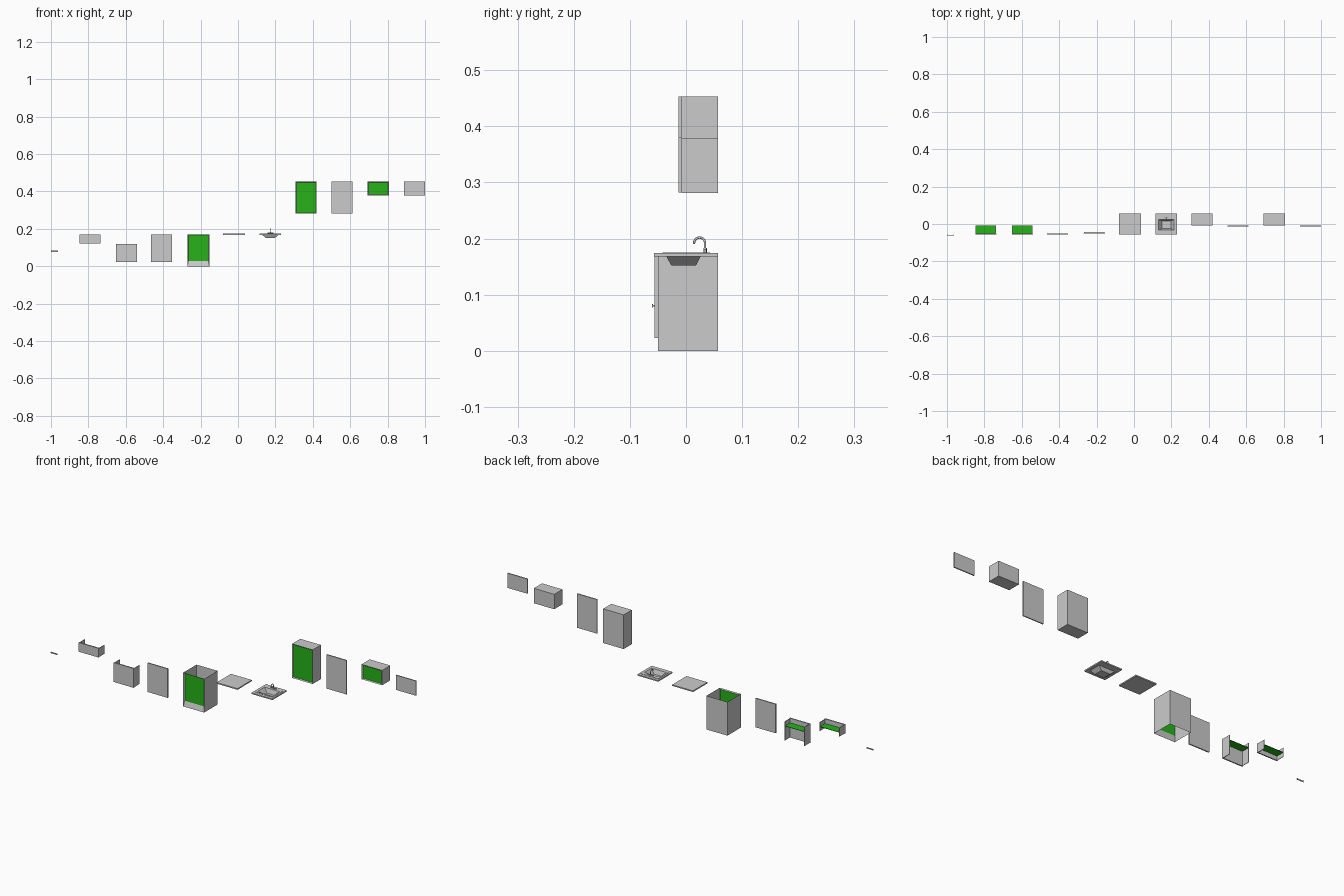
import bpy, bmesh
from math import pi, sin, cos
from mathutils import Vector

if "Cube" in bpy.data.objects:
    bpy.data.objects.remove(bpy.data.objects["Cube"])

green = bpy.data.materials.new("green_panel")
green.diffuse_color = (0.02, 0.45, 0.01, 1)
green.use_nodes = True
green.node_tree.nodes["Principled BSDF"].inputs["Base Color"].default_value = green.diffuse_color


def finish(name, bm, mats=()):
    me = bpy.data.meshes.new(name)
    bm.to_mesh(me)
    bm.free()
    for m in mats:
        me.materials.append(m)
    ob = bpy.data.objects.new(name, me)
    bpy.context.collection.objects.link(ob)
    return ob


def add_box(bm, x, y, z):
    geo = bmesh.ops.create_cube(bm, size=1)
    for v in geo["verts"]:
        v.co = [a[0] if c < 0 else a[1] for c, a in zip(v.co, (x, y, z))]
    return geo["verts"]


def box(name, x, y, z):
    bm = bmesh.new()
    add_box(bm, x, y, z)
    return finish(name, bm)


def span(c, w):
    return (c - w, c + w)


def carcass(name, x, y, z, green_z, depth, open_ends=False):
    """Cabinet body with a recessed green front panel."""
    bm = bmesh.new()
    add_box(bm, x, y, z)
    bm.normal_update()
    front = next(f for f in bm.faces if f.normal.y < -0.9)
    bmesh.ops.inset_individual(bm, faces=[front], thickness=0.003)
    mx, mz = sum(x) / 2, sum(z) / 2
    for v in front.verts:
        v.co = (x[0] + 0.005 if v.co.x < mx else x[1] - 0.005, y[0] + depth,
                green_z[0] if v.co.z < mz else green_z[1])
    front.material_index = 1
    if open_ends:
        ends = [f for f in bm.faces if len({round(v.co.z, 4) for v in f.verts}) == 1
                and f.calc_area() > 0.005]
        bmesh.ops.delete(bm, geom=ends, context="FACES")
    for f in (f for f in bm.faces if abs(f.normal.y) > 2):
        f.smooth = False
    grey = bpy.data.materials.get("grey_body") or bpy.data.materials.new("grey_body")
    return finish(name, bm, (grey, green))


# pull handle: bar on two posts
bm = bmesh.new()
add_box(bm, (-1.0, -0.963), (-0.061, -0.0585), (0.077, 0.083))
for px in (-0.998, -0.968):
    add_box(bm, (px, px + 0.003), (-0.0585, -0.055), (0.079, 0.082))
finish("pull_handle", bm)

# drawers: front plate, side plates and a green tray
for name, cx, z0, z1 in (("upper_drawer", -0.792, 0.123, 0.169),
                         ("lower_drawer", -0.597, 0.023, 0.12)):
    bm = bmesh.new()
    add_box(bm, (cx - 0.056, cx + 0.056), (-0.056, -0.05), (z0, z1))
    for s in (-1, 1):
        xs = sorted((cx + s * 0.0525, cx + s * 0.055))
        add_box(bm, xs, (-0.05, -0.009), (z0 + 0.001, z1 - 0.001))
    finish(name, bm)
    tray = box(name + "_tray", span(cx, 0.0525), (-0.05, -0.009), (z1 - 0.025, z1 - 0.023))
    tray.data.materials.append(green)

# doors
box("base_door", span(-0.408, 0.056), (-0.056, -0.05), (0.023, 0.169))
box("tall_wall_door", span(0.557, 0.056), (-0.0135, -0.008), (0.282, 0.453))
box("short_wall_door", span(0.944, 0.056), (-0.0135, -0.008), (0.379, 0.453))

# cabinet bodies
carcass("base_cabinet", span(-0.212, 0.0585), (-0.05, 0.057), (0, 0.169), (0.027, 0.166), 0.007, True)
carcass("tall_wall_cabinet", span(0.364, 0.057), (-0.008, 0.057), (0.281, 0.453), (0.286, 0.449), 0.004)
carcass("short_wall_cabinet", span(0.75, 0.057), (-0.008, 0.057), (0.378, 0.453), (0.383, 0.449), 0.004)

# plain countertop
box("countertop", span(-0.021, 0.058), (-0.057, 0.057), (0.168, 0.174))

# sink top: nested rectangles from basin underside, round the slab, into the basin
SX = 0.173
loops = [  # half width, y0, y1, z
    (0.025, -0.026, 0.018, 0.152), (0.044, -0.035, 0.026, 0.168),
    (0.058, -0.057, 0.057, 0.168), (0.058, -0.057, 0.057, 0.174),
    (0.05, -0.042, 0.043, 0.174), (0.05, -0.042, 0.043, 0.1755),
    (0.042, -0.033, 0.024, 0.1755), (0.024, -0.025, 0.017, 0.1535)]
bm = bmesh.new()
rings = [[bm.verts.new((SX + sx * w, y, z)) for sx, y in
          ((-1, y0), (1, y0), (1, y1), (-1, y1))] for w, y0, y1, z in loops]
for a, b in zip(rings, rings[1:]):
    for i in range(4):
        j = (i + 1) % 4
        bm.faces.new((a[i], a[j], b[j], b[i]))
bm.faces.new(rings[0])
bm.faces.new(rings[-1])
bmesh.ops.recalc_face_normals(bm, faces=bm.faces[:])
finish("sink_top", bm)


def tube(name, pts, radius):
    cu = bpy.data.curves.new(name, "CURVE")
    cu.dimensions = "3D"
    cu.bevel_depth = radius
    cu.bevel_resolution = 2
    cu.use_fill_caps = True
    sp = cu.splines.new("POLY")
    sp.points.add(len(pts) - 1)
    for p, c in zip(sp.points, pts):
        p.co = (*c, 1)
    ob = bpy.data.objects.new(name, cu)
    bpy.context.collection.objects.link(ob)
    return ob


# gooseneck faucet with base and two side levers
FY, R = 0.034, 0.0098
arch = [(SX, FY - R + R * cos(pi * i / 12), 0.192 + R * sin(pi * i / 12)) for i in range(13)]
tube("faucet_spout", [(SX, FY, 0.175)] + arch + [(SX, FY - 2 * R, 0.19)], 0.002)
tube("faucet_base", [(SX, FY, 0.175), (SX, FY, 0.183)], 0.003)
tube("faucet_crossbar", [(SX - 0.016, FY, 0.178), (SX + 0.016, FY, 0.178)], 0.0015)
for s in (-1, 1):
    tube("faucet_knob", [(SX + s * 0.014, FY, 0.175), (SX + s * 0.014, FY, 0.181)], 0.0025)
